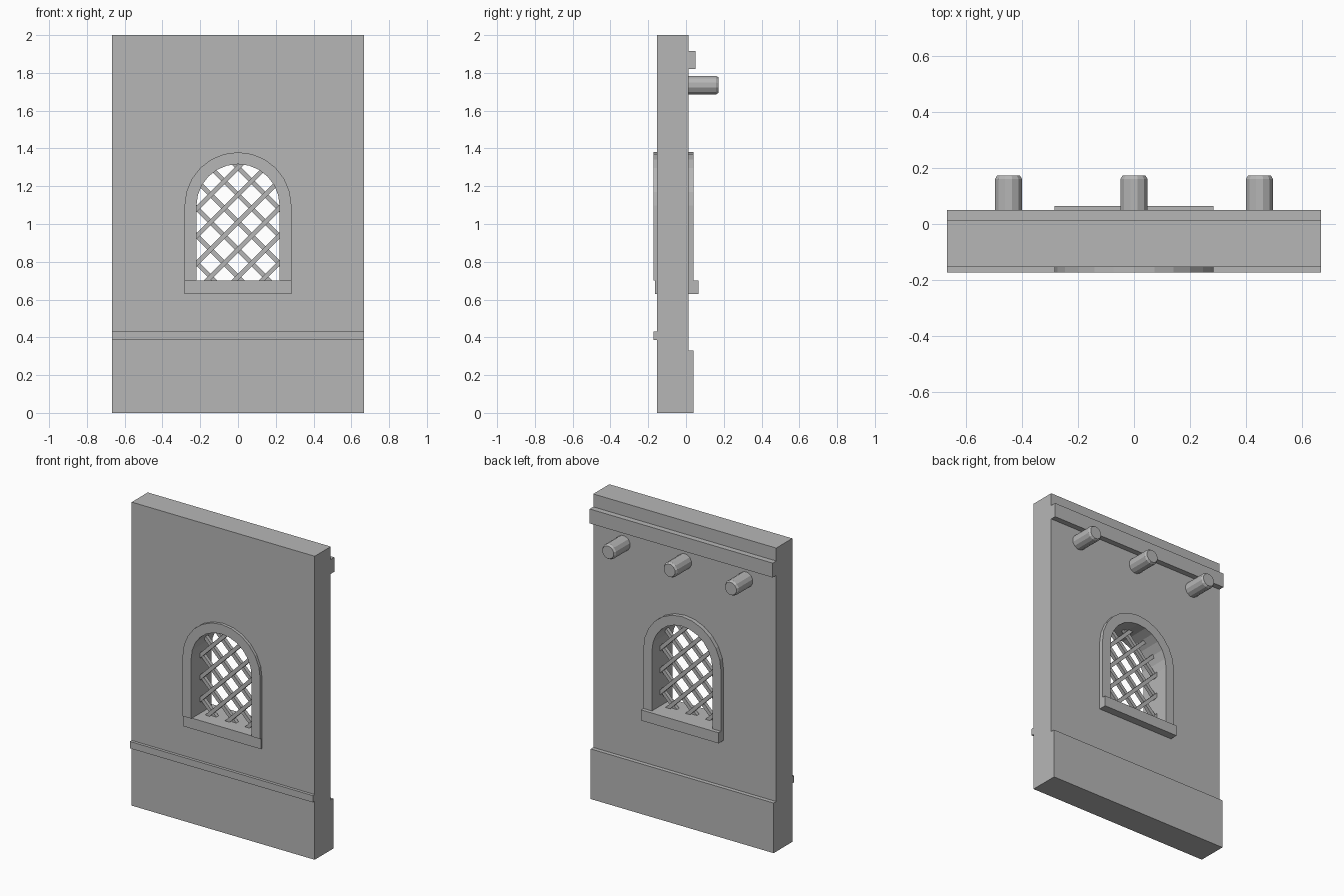
import bpy, bmesh
from math import pi, cos, sin, radians
from mathutils import Matrix, Vector

if "Cube" in bpy.data.objects:
    bpy.data.objects.remove(bpy.data.objects["Cube"])

stone = bpy.data.materials.new("grey stone")
stone.use_nodes = True
GREY = (0.47, 0.47, 0.47, 1)
stone.diffuse_color = GREY
stone.node_tree.nodes["Principled BSDF"].inputs["Base Color"].default_value = GREY

HALF_WIDTH = 0.667
FRONT, BACK = -0.154, 0.013
SPRING, SILL_TOP = 1.097, 0.70
INNER, OUTER = 0.22, 0.283
STEPS = 12


def finish(name, bm):
    bmesh.ops.recalc_face_normals(bm, faces=bm.faces)
    mesh = bpy.data.meshes.new(name)
    bm.to_mesh(mesh)
    bm.free()
    mesh.materials.append(stone)
    obj = bpy.data.objects.new(name, mesh)
    bpy.context.collection.objects.link(obj)
    return obj


def box(name, x, y0, y1, z0, z1):
    bm = bmesh.new()
    bmesh.ops.create_cube(bm, size=1)
    bmesh.ops.scale(bm, vec=(2 * x, y1 - y0, z1 - z0), verts=bm.verts)
    bmesh.ops.translate(bm, vec=(0, (y0 + y1) / 2, (z0 + z1) / 2), verts=bm.verts)
    return finish(name, bm)


def arch(radius, bottom):
    curve = [(radius * cos(pi * i / STEPS), SPRING + radius * sin(pi * i / STEPS))
             for i in range(STEPS + 1)]
    return [(radius, bottom)] + curve + [(-radius, bottom)]


def extrude(name, pieces, y0, y1):
    # Join flat x-z outlines into one plate and give it depth
    bm = bmesh.new()
    for outline in pieces:
        bm.faces.new([bm.verts.new((x, y0, z)) for x, z in outline])
    bmesh.ops.remove_doubles(bm, verts=bm.verts, dist=0.0001)
    result = bmesh.ops.extrude_face_region(bm, geom=bm.faces[:], use_keep_orig=True)
    moved = [v for v in result["geom"] if isinstance(v, bmesh.types.BMVert)]
    bmesh.ops.translate(bm, vec=(0, y1 - y0, 0), verts=moved)
    inside = [f for f in bm.faces if all(len(e.link_faces) > 2 for e in f.edges)]
    bmesh.ops.delete(bm, geom=inside, context="FACES")
    return finish(name, bm)


# Wall with an arched opening
wall = box("wall", HALF_WIDTH, FRONT, BACK, 0, 2)
cutter = extrude("window_cutter", [arch(INNER + 0.01, SILL_TOP - 0.01)], -0.5, 0.5)
cut = wall.modifiers.new("window opening", "BOOLEAN")
cut.operation = "DIFFERENCE"
cut.solver = "EXACT"
cut.object = cutter
bpy.context.view_layer.objects.active = wall
bpy.ops.object.modifier_apply(modifier=cut.name)
bpy.data.objects.remove(cutter)

# Arched surround and sill
inner, outer = arch(INNER, SILL_TOP), arch(OUTER, SILL_TOP)
segments = [(outer[i], outer[i + 1], inner[i + 1], inner[i])
            for i in range(len(inner) - 1)]
extrude("window_surround", segments, -0.173, 0.04)
box("window_sill", OUTER, -0.165, 0.065, 0.63, SILL_TOP)

# Horizontal bands
box("front_string_course", HALF_WIDTH, -0.173, FRONT, 0.385, 0.43)
box("back_plinth", HALF_WIDTH, BACK, 0.04, 0, 0.33)
box("back_cornice", HALF_WIDTH, BACK, 0.05, 1.82, 1.915)


# Diagonal lattice, trimmed to the opening
def lattice(name, slope, y):
    bm = bmesh.new()
    for i in range(-6, 7):
        middle = Vector((0, y, 1.01 + i * 0.145))
        turn = Matrix.Rotation(radians(45 * slope), 4, "Y")
        size = Matrix.Diagonal((2, 0.024, 0.024, 1))
        bmesh.ops.create_cube(bm, size=1, matrix=Matrix.Translation(middle) @ turn @ size)
    # Slice by each side of the opening and discard what lies outside
    outline = arch(INNER + 0.005, SILL_TOP - 0.005)
    for (x0, z0), (x1, z1) in zip(outline, outline[1:] + outline[:1]):
        bmesh.ops.bisect_plane(bm, geom=bm.verts[:] + bm.edges[:] + bm.faces[:],
                               plane_co=(x0, 0, z0), plane_no=(z1 - z0, 0, x0 - x1),
                               clear_outer=True)
    return finish(name, bm)


lattice("rising_lattice_bars", -1, -0.072)
lattice("falling_lattice_bars", 1, -0.058)

# Round beam ends with a small chamfer
for name, x in (("right", -0.447), ("middle", 0), ("left", 0.447)):
    bm = bmesh.new()
    rings = []
    for y, radius in ((0, 0.05), (0.16, 0.05), (0.173, 0.042)):
        rings.append([bm.verts.new((x + radius * cos(pi * (i + 0.5) / 6), y,
                                    1.735 + radius * sin(pi * (i + 0.5) / 6)))
                      for i in range(12)])
    for a, b in zip(rings, rings[1:]):
        for i in range(12):
            j = (i + 1) % 12
            bm.faces.new((a[i], a[j], b[j], b[i]))
    bm.faces.new(rings[0])
    bm.faces.new(rings[-1])
    finish(name + "_beam_end", bm)
